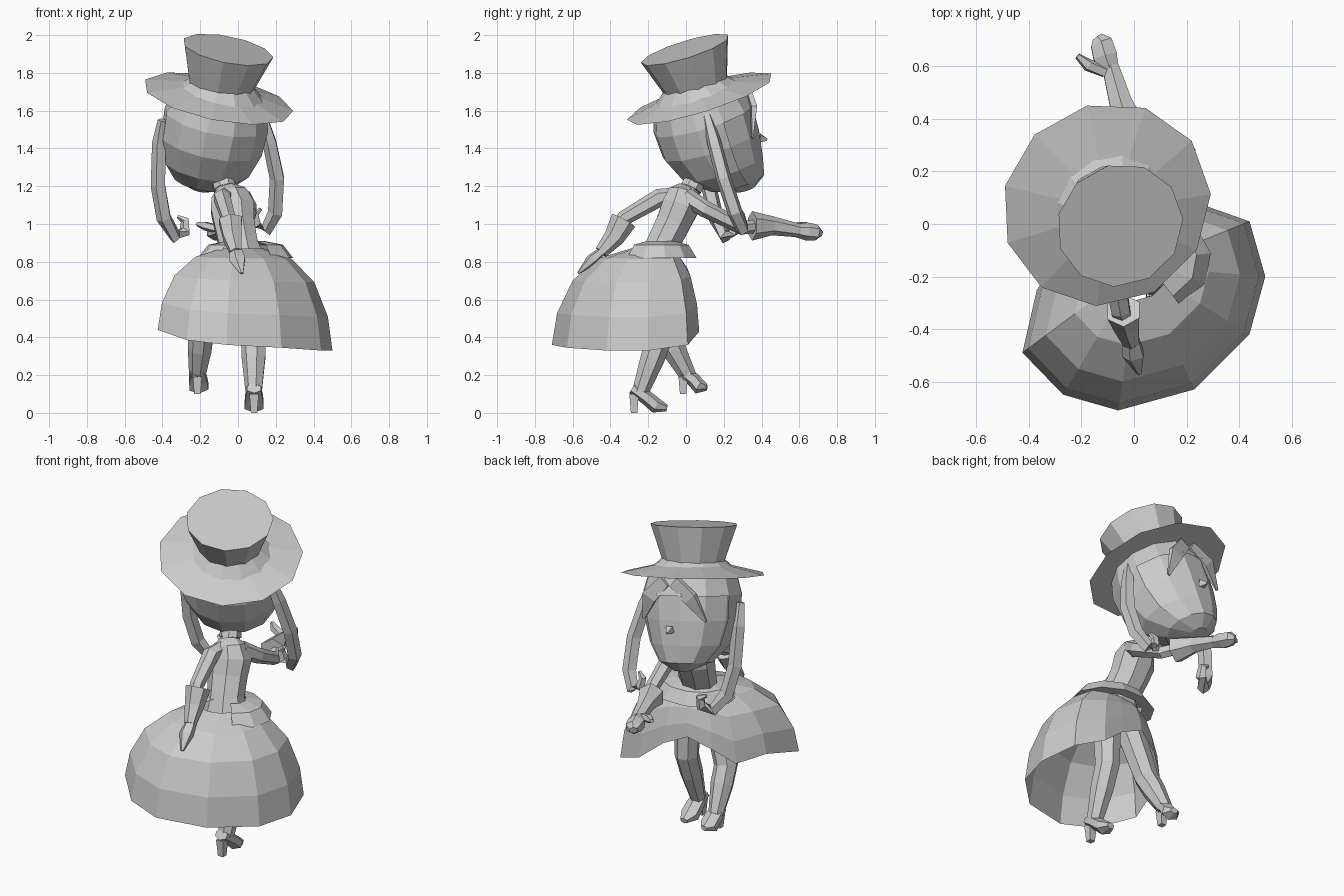
import bpy, bmesh
from math import cos, sin, radians, pi
from mathutils import Vector, Matrix

if "Cube" in bpy.data.objects:
    bpy.data.objects.remove(bpy.data.objects["Cube"])

grey = bpy.data.materials.new("plain_grey")
grey.use_nodes = True
tone = (0.6, 0.6, 0.6, 1)
grey.diffuse_color = tone
grey.node_tree.nodes["Principled BSDF"].inputs["Base Color"].default_value = tone


def loft(name, rings, cap_start=True, cap_end=True, drop=None):
    """Skin closed rings of points; drop(centre) removes faces by a rule."""
    bm = bmesh.new()
    rows = [[bm.verts.new(p) for p in ring] for ring in rings]
    n = len(rows[0])
    for a, b in zip(rows, rows[1:]):
        for i in range(n):
            j = (i + 1) % n
            bm.faces.new((a[i], a[j], b[j], b[i]))
    if cap_start:
        bm.faces.new(rows[0][::-1])
    if cap_end:
        bm.faces.new(rows[-1])
    if drop:
        gone = [f for f in bm.faces if drop(f.calc_center_median())]
        bmesh.ops.delete(bm, geom=gone, context="FACES")
    bmesh.ops.recalc_face_normals(bm, faces=bm.faces)
    mesh = bpy.data.meshes.new(name)
    bm.to_mesh(mesh)
    bm.free()
    mesh.materials.append(grey)
    obj = bpy.data.objects.new(name, mesh)
    bpy.context.collection.objects.link(obj)
    return obj


def tube(name, path, sides=6, flat=1.0, side=(1, 0, 0)):
    """Tapered limb through (x, y, z, radius) points; flat squashes its depth."""
    pts = [Vector(p[:3]) for p in path]
    rings = []
    for i, p in enumerate(pts):
        d = (pts[min(i + 1, len(pts) - 1)] - pts[max(i - 1, 0)]).normalized()
        u = Vector(side)
        u = (u - d * u.dot(d)).normalized()
        v = d.cross(u) * flat
        angles = [2 * pi * (k + 0.5) / sides for k in range(sides)]
        rings.append([p + (u * cos(a) + v * sin(a)) * path[i][3] for a in angles])
    return loft(name, rings)


def disc(r, z, sides, start=0.0, shift=0.0, squash=1.0):
    angles = [radians(start) + 2 * pi * k / sides for k in range(sides)]
    return [Vector((r * cos(a), r * squash * sin(a) + shift, z)) for a in angles]


# Tilted frame shared by the hat and the head
up = Vector((0.2, -0.31, 1)).normalized()
ahead = Vector((-0.12, 1, 0))
ahead = (ahead - up * ahead.dot(up)).normalized()
across = ahead.cross(up)
tilt = Matrix((across, ahead, up)).transposed().to_4x4()

# Hat
profile = [(0.405, 0), (0.17, 0.055), (0.245, 0.275)]
hat = loft("top_hat", [disc(r, z, 11, 97) for r, z in profile])
hat.matrix_world = Matrix.Translation((-0.105, 0.075, 1.665)) @ tilt

# Head, narrowing to a chin pushed forward
head_profile = [(0.05, -0.37, 0.10), (0.15, -0.32, 0.07), (0.225, -0.22, 0.02),
                (0.268, -0.08, 0.0), (0.275, 0.06, 0.0), (0.24, 0.19, 0.0), (0.15, 0.27, 0)]
head_place = Matrix.Translation((-0.125, 0.115, 1.5)) @ tilt
head = loft("head", [disc(r * 0.98, z, 12, 15, s) for r, z, s in head_profile])
head.matrix_world = head_place

# Hair shell, open over the face
hair = loft("hair_cap", [disc(r * 1.03, z, 12, 15, s) for r, z, s in head_profile[1:]],
            cap_start=False, drop=lambda c: c.y > 0.1 and c.z < 0.1)
hair.matrix_world = head_place
for s, label in ((1, "left"), (-1, "right")):
    fringe = tube("fringe_" + label, [(s * 0.03, 0.265, 0.14, 0.05), (s * 0.13, 0.255, 0.05, 0.06),
                                      (s * 0.2, 0.2, -0.08, 0.012)], 4, 0.35)
    fringe.matrix_world = head_place
nose = tube("nose", [(0, 0.25, -0.13, 0.03), (0, 0.285, -0.15, 0.008)], 4)
nose.matrix_world = head_place

# Side locks ending in curls
tube("hair_lock_left", [(0.13, 0.11, 1.58, 0.025), (0.17, 0.15, 1.43, 0.04), (0.21, 0.2, 1.24, 0.042),
                        (0.2, 0.26, 1.06, 0.042), (0.15, 0.3, 0.97, 0.036), (0.1, 0.3, 0.99, 0.03),
                        (0.09, 0.29, 1.05, 0.022), (0.12, 0.28, 1.08, 0.01)], 5)
tube("hair_lock_right", [(-0.4, 0.04, 1.55, 0.025), (-0.415, 0.08, 1.43, 0.04), (-0.42, 0.12, 1.2, 0.042),
                         (-0.39, 0.16, 1.03, 0.042), (-0.33, 0.21, 0.93, 0.036), (-0.28, 0.25, 0.96, 0.032),
                         (-0.28, 0.26, 1.02, 0.025), (-0.32, 0.26, 1.04, 0.01)], 5)

# Neck, collar and leaning torso
tube("neck", [(-0.06, -0.0, 1.15, 0.055), (-0.085, 0.06, 1.26, 0.05)], 8)
tube("collar", [(-0.07, 0.025, 1.185, 0.062), (-0.08, 0.045, 1.225, 0.06)], 8)
tube("torso", [(0.01, -0.14, 0.82, 0.13), (0.0, -0.12, 0.9, 0.11), (-0.02, -0.07, 1.0, 0.115),
               (-0.03, -0.03, 1.09, 0.125), (-0.05, -0.015, 1.16, 0.1), (-0.06, 0, 1.19, 0.055)], 8, 0.85)

# Arm reaching ahead
tube("reaching_arm", [(0.02, 0.0, 1.145, 0.05), (0.06, 0.1, 1.08, 0.045), (0.04, 0.3, 0.98, 0.038),
                      (-0.02, 0.4, 0.99, 0.035)], 6)
tube("reaching_cuff", [(-0.01, 0.35, 0.99, 0.078), (-0.05, 0.46, 0.99, 0.05), (-0.09, 0.6, 0.965, 0.036)], 6)
tube("reaching_hand", [(-0.09, 0.58, 0.965, 0.038), (-0.11, 0.64, 0.96, 0.053), (-0.125, 0.69, 0.955, 0.048),
                       (-0.14, 0.71, 0.95, 0.025)], 6, 0.9)
tube("reaching_thumb", [(-0.11, 0.58, 0.975, 0.025), (-0.175, 0.605, 0.99, 0.025), (-0.215, 0.64, 1.0, 0.012)], 5)

# Arm trailing behind
tube("trailing_arm", [(-0.07, -0.04, 1.145, 0.05), (-0.085, -0.14, 1.14, 0.048), (-0.05, -0.33, 1.03, 0.04),
                      (-0.03, -0.38, 0.96, 0.035)], 6)
tube("trailing_cuff", [(-0.04, -0.33, 1.02, 0.07), (-0.03, -0.38, 0.93, 0.055), (-0.01, -0.45, 0.85, 0.035)], 6)
tube("trailing_hand", [(-0.01, -0.44, 0.86, 0.035), (0.0, -0.5, 0.81, 0.045), (0.02, -0.57, 0.74, 0.01)], 5, 0.7)

# Skirt: full at the back, arched open over the legs
hem = [(0.5, -0.2, 0.33), (0.44, 0.01, 0.36), (0.27, 0.07, 0.43), (0.12, 0.05, 0.55), (-0.03, 0.03, 0.62),
       (-0.16, -0.02, 0.56), (-0.27, -0.1, 0.47), (-0.37, -0.25, 0.5), (-0.425, -0.49, 0.44),
       (-0.27, -0.65, 0.385), (-0.06, -0.71, 0.36), (0.23, -0.63, 0.345), (0.44, -0.42, 0.33)]
waist = Vector((0.02, -0.16, 0.87))
bell = [(0.24, 0.0), (0.55, 0.1), (0.8, 0.33), (0.95, 0.67), (1, 1)]
loft("skirt", [[Vector((waist.x + (x - waist.x) * f, waist.y + (y - waist.y) * f,
                        waist.z + (z - waist.z) * g)) for x, y, z in hem] for f, g in bell], False, False)

# Peplum round the waist, parted at the back
peplum = loft("peplum", [disc(0.1, 0.06, 11, 270), disc(0.2, 0.04, 11, 270), disc(0.255, -0.03, 11, 270),
                         disc(0.18, -0.03, 11, 270)],
              False, False, lambda c: c.y < -0.12 and abs(c.x) < 0.09)
peplum.matrix_world = Matrix.Translation((0.04, -0.14, 0.85)) @ Matrix.Diagonal((1, 0.8, 1, 1))


# Legs with heeled shoes
def leg(label, hip, knee, ankle, toe, sole):
    hip, knee, ankle, toe = map(Vector, (hip, knee, ankle, toe))
    shin = knee.lerp(ankle, 0.4)
    tube(label + "_leg", [(*hip, 0.085), (*knee, 0.07), (*shin, 0.066), (*ankle, 0.044)], 7)
    ball = ankle.lerp(toe, 0.6)
    tube(label + "_shoe", [(*(ankle + Vector((0, -0.04, 0.03))), 0.042), (*ankle.lerp(ball, 0.4), 0.055),
                           (ball.x, ball.y, sole + 0.038, 0.058), (*toe, 0.025)], 6, 0.7)
    tube(label + "_heel", [(ankle.x, ankle.y - 0.03, ankle.z, 0.035),
                           (ankle.x, ankle.y - 0.03, sole, 0.024)], 4)


leg("left", (0.08, -0.14, 0.8), (0.085, -0.13, 0.42), (0.085, -0.245, 0.1), (0.085, -0.1, 0.025), 0.0)
leg("right", (-0.08, -0.17, 0.8), (-0.19, -0.12, 0.44), (-0.215, 0.015, 0.19), (-0.2, 0.11, 0.135), 0.1)
